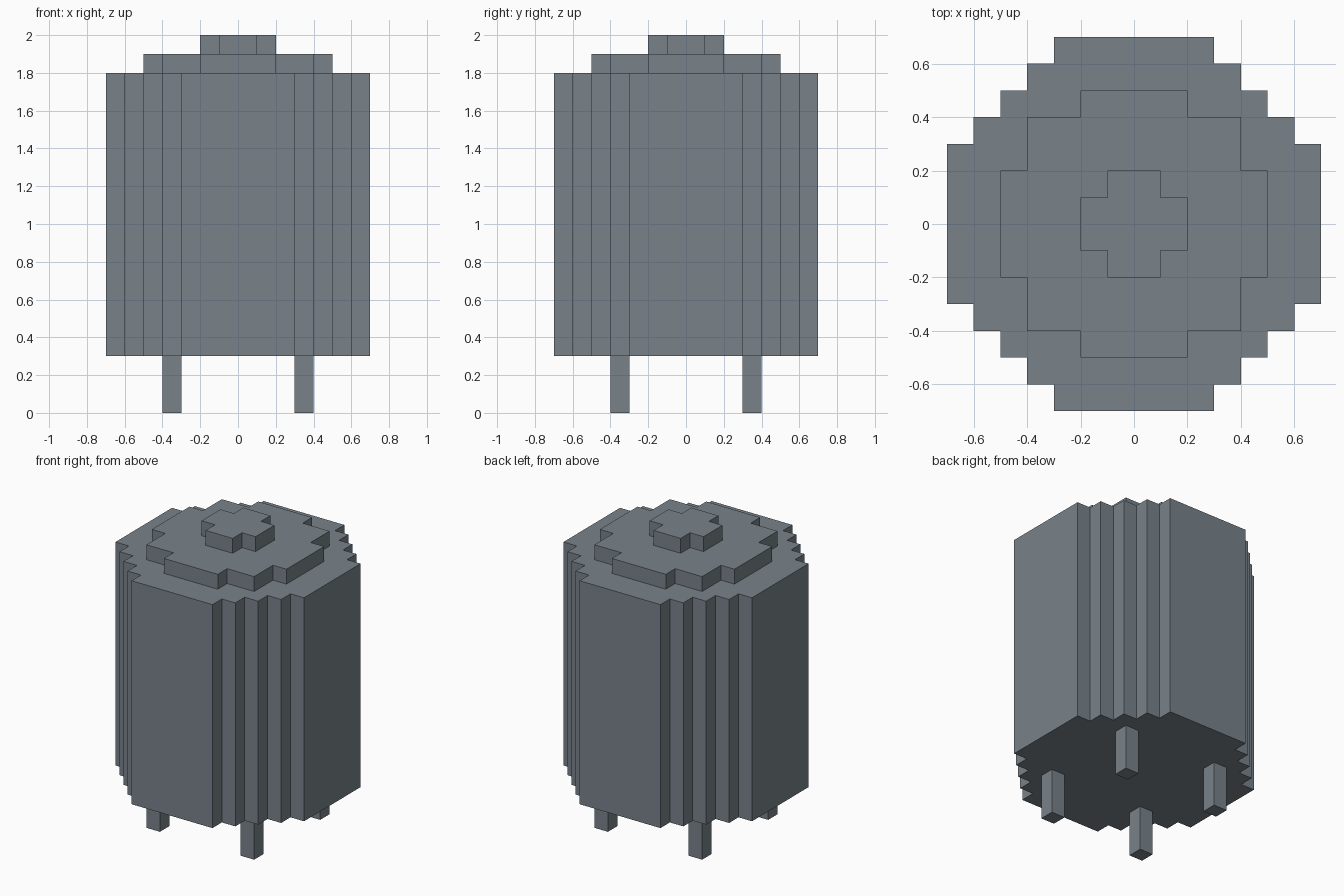
import bpy
import bmesh

cube = bpy.data.objects.get("Cube")
if cube:
    bpy.data.objects.remove(cube, do_unlink=True)

# Single slate grey material
COLOR = (0.19, 0.225, 0.255, 1.0)
slate = bpy.data.materials.new("slate_grey")
slate.use_nodes = True
slate.diffuse_color = COLOR
bsdf = slate.node_tree.nodes["Principled BSDF"]
bsdf.inputs["Base Color"].default_value = COLOR
bsdf.inputs["Roughness"].default_value = 0.8


def prism(name, outline, z0, z1):
    """Extrude a counter-clockwise outline from z0 to z1."""
    bm = bmesh.new()
    base = bm.faces.new([bm.verts.new((x, y, z0)) for x, y in outline])
    ext = bmesh.ops.extrude_face_region(bm, geom=[base], use_keep_orig=True)
    top = [v for v in ext["geom"] if isinstance(v, bmesh.types.BMVert)]
    bmesh.ops.translate(bm, verts=top, vec=(0, 0, z1 - z0))
    bmesh.ops.recalc_face_normals(bm, faces=bm.faces)
    mesh = bpy.data.meshes.new(name)
    bm.to_mesh(mesh)
    bm.free()
    mesh.materials.append(slate)
    obj = bpy.data.objects.new(name, mesh)
    bpy.context.collection.objects.link(obj)
    return obj


def stepped_round(quarter):
    """Repeat one stepped quarter outline four times around the centre."""
    outline, pts = [], quarter
    for _ in range(4):
        outline += pts
        pts = [(-y, x) for x, y in pts]
    return outline


# Tank body with stepped round plan
body_quarter = [(0.7, 0.3), (0.6, 0.3), (0.6, 0.4), (0.5, 0.4), (0.5, 0.5),
                (0.4, 0.5), (0.4, 0.6), (0.3, 0.6), (0.3, 0.7)]
prism("tank_body", stepped_round(body_quarter), 0.3, 1.8)

# Lid tier and cross-shaped cap
lid_quarter = [(0.5, 0.2), (0.4, 0.2), (0.4, 0.4), (0.2, 0.4), (0.2, 0.5)]
prism("lid", stepped_round(lid_quarter), 1.8, 1.9)
cap_quarter = [(0.2, 0.1), (0.1, 0.1), (0.1, 0.2)]
prism("cap", stepped_round(cap_quarter), 1.9, 2.0)

# Four square legs
for side, sx in (("left", 1), ("right", -1)):
    for end, sy in (("front", -1), ("back", 1)):
        cx, cy, h = 0.35 * sx, 0.35 * sy, 0.05
        square = [(cx - h, cy - h), (cx + h, cy - h), (cx + h, cy + h), (cx - h, cy + h)]
        prism(f"{end}_{side}_leg", square, 0.0, 0.3)
